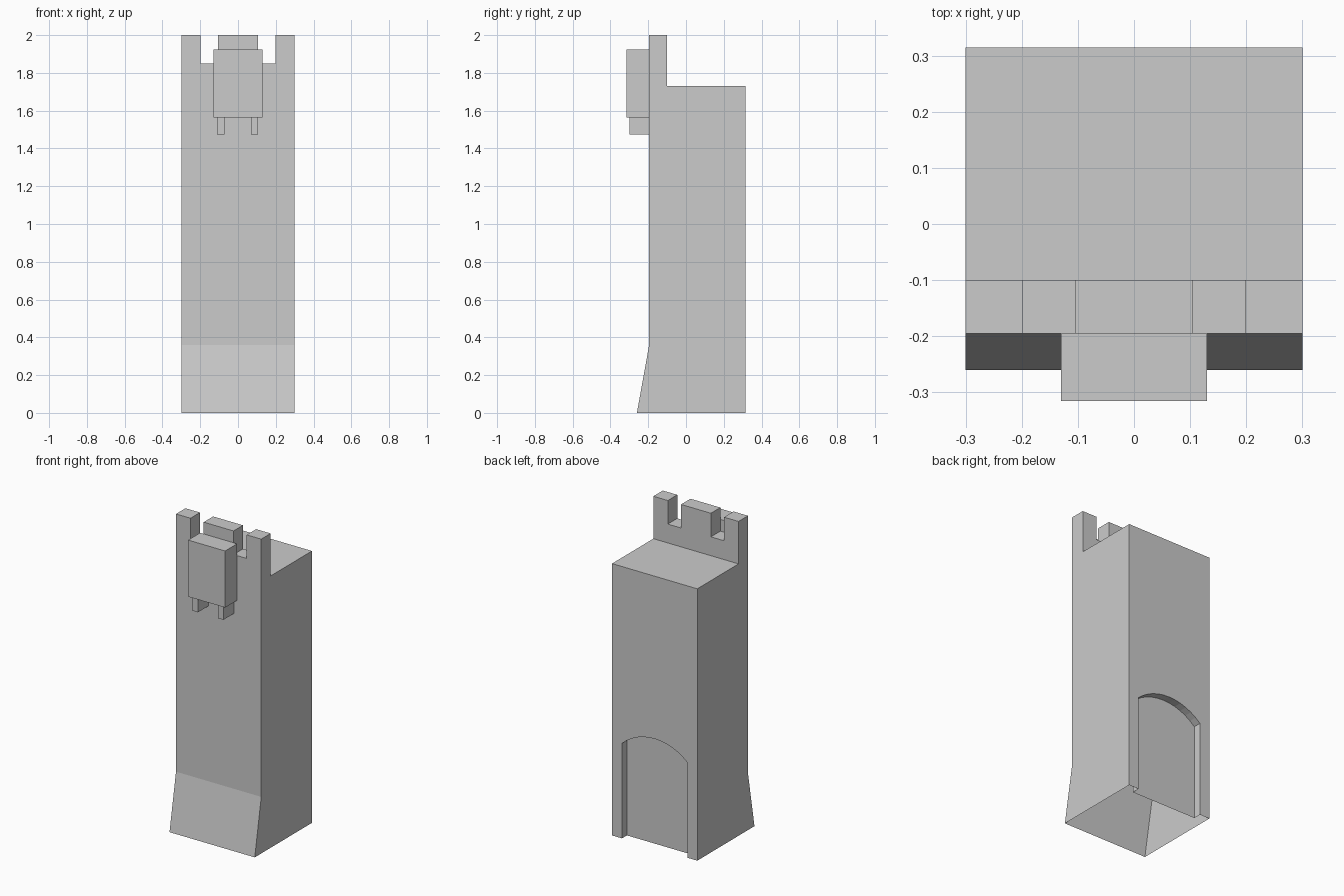
import bpy, bmesh, math
from mathutils import Vector

if "Cube" in bpy.data.objects:
    bpy.data.objects.remove(bpy.data.objects["Cube"])

W = 0.30                                  # half width of the tower
FRONT, WALL_BACK, BACK = -0.195, -0.10, 0.315


def prism(name, points, direction):
    """Closed solid: planar outline swept along a direction."""
    bm = bmesh.new()
    face = bm.faces.new([bm.verts.new(p) for p in points])
    swept = bmesh.ops.extrude_face_region(bm, geom=[face])["geom"]
    verts = [g for g in swept if isinstance(g, bmesh.types.BMVert)]
    bmesh.ops.translate(bm, verts=verts, vec=Vector(direction))
    bmesh.ops.recalc_face_normals(bm, faces=bm.faces)
    mesh = bpy.data.meshes.new(name)
    bm.to_mesh(mesh)
    bm.free()
    obj = bpy.data.objects.new(name, mesh)
    bpy.context.collection.objects.link(obj)
    return obj


def box(name, x0, x1, y0, y1, z0, z1):
    return prism(name, [(x0, y0, z0), (x1, y0, z0), (x1, y1, z0), (x0, y1, z0)],
                 (0, 0, z1 - z0))


def cut(target, cutter):
    mod = target.modifiers.new("cut", 'BOOLEAN')
    mod.operation, mod.solver, mod.object = 'DIFFERENCE', 'EXACT', cutter
    bpy.context.view_layer.objects.active = target
    bpy.ops.object.modifier_apply(modifier=mod.name)
    bpy.data.objects.remove(cutter)


# Tower body: side profile with flared foot and raised front parapet
profile = [(-0.26, 0), (BACK, 0), (BACK, 1.73), (WALL_BACK, 1.73),
           (WALL_BACK, 2.0), (FRONT, 2.0), (FRONT, 0.36)]
tower = prism("tower_body", [(-W, y, z) for y, z in profile], (2 * W, 0, 0))

# Two gaps between the battlements
for side in (-1, 1):
    a, b = sorted((side * 0.105, side * 0.198))
    cut(tower, box("gap_cutter", a, b, -0.4, 0.0, 1.85, 2.2))

# Shallow segmental arch recess in the back
half, spring, rise = 0.23, 0.605, 0.09
radius = (half ** 2 + rise ** 2) / (2 * rise)
sweep = math.asin(half / radius)
outline = [(-half, -0.2), (half, -0.2)]
for i in range(13):
    a = sweep * (1 - 2 * i / 12)
    outline.append((radius * math.sin(a), spring + rise - radius + radius * math.cos(a)))
cut(tower, prism("arch_cutter", [(x, BACK - 0.05, z) for x, z in outline], (0, 0.2, 0)))

# Hollow shell: the underside is open
bm = bmesh.new()
bm.from_mesh(tower.data)
floor = [f for f in bm.faces if all(v.co.z < 1e-4 for v in f.verts)]
bmesh.ops.delete(bm, geom=floor, context='FACES')
bm.to_mesh(tower.data)
bm.free()

# Projecting lookout box on two brackets
box("lookout_box", -0.13, 0.13, -0.315, FRONT, 1.565, 1.925)
for name, x in (("left_bracket", -0.091), ("right_bracket", 0.088)):
    box(name, x - 0.019, x + 0.019, -0.30, FRONT, 1.475, 1.565)

# Arrow slits, flush darker strips
dark = bpy.data.materials.new("slit_grey")
dark.diffuse_color = (0.55, 0.55, 0.55, 1)
dark.use_nodes = True
dark.node_tree.nodes["Principled BSDF"].inputs["Base Color"].default_value = dark.diffuse_color


def slit(name, x, y, z0, z1, w=0.01):
    facing = 1 if y > 0 else -1
    y += facing * 0.001
    mesh = bpy.data.meshes.new(name)
    pts = [(x - w, y, z0), (x + w, y, z0), (x + w, y, z1), (x - w, y, z1)]
    mesh.from_pydata(pts, [], [(0, 1, 2, 3) if facing < 0 else (3, 2, 1, 0)])
    mesh.materials.append(dark)
    bpy.context.collection.objects.link(bpy.data.objects.new(name, mesh))


for x in (-0.188, 0.185):
    slit("front_slit_upper", x, FRONT, 1.305, 1.485)
    slit("front_slit_lower", x, FRONT, 0.76, 0.97)
slit("lookout_slit", 0, -0.315, 1.67, 1.835, 0.007)
slit("back_slit", 0, BACK, 1.06, 1.24)
